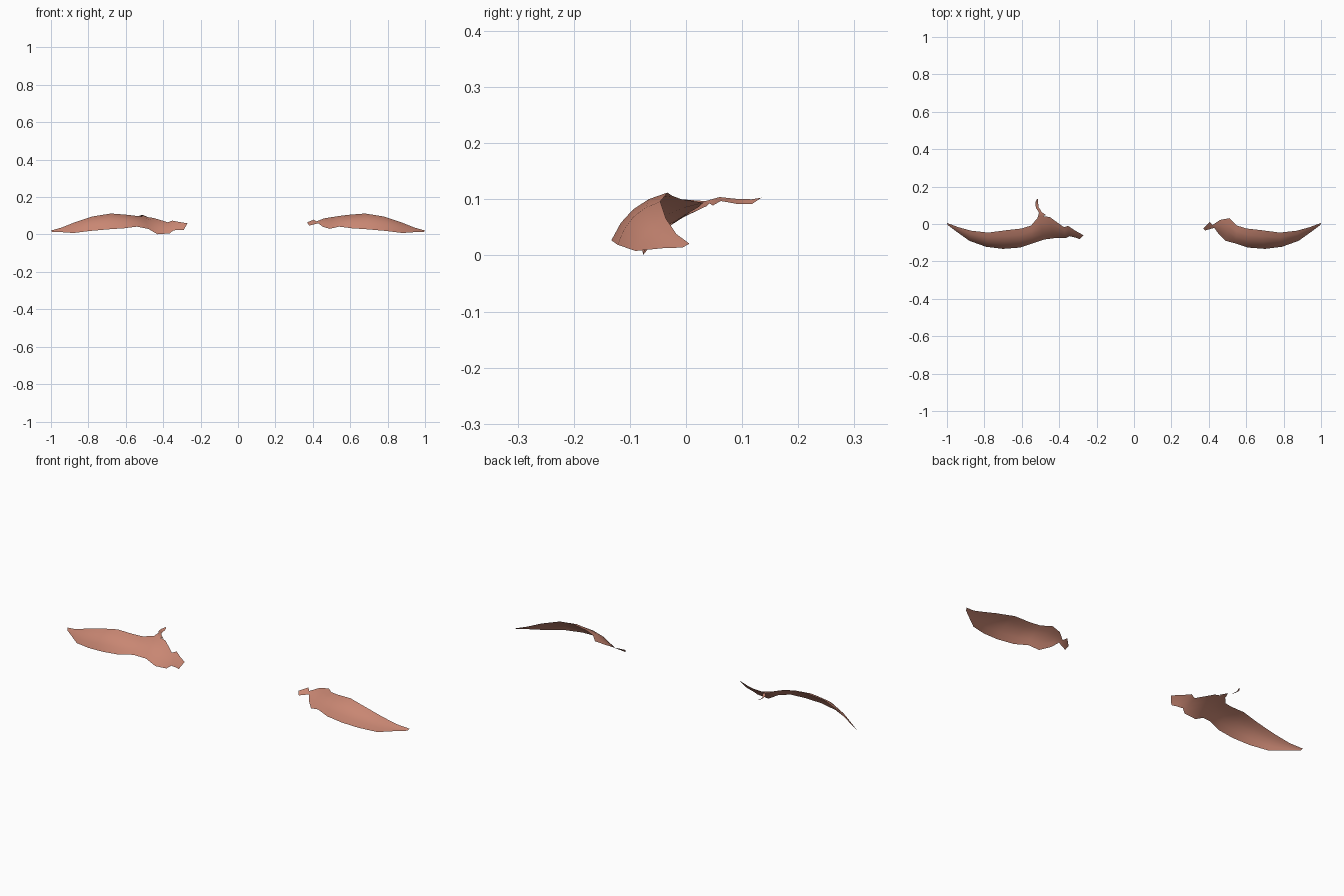
import bpy
from mathutils import Vector

mat = bpy.data.materials.new("terracotta_skin")
mat.diffuse_color = (0.58, 0.24, 0.17, 1)
ROWS = 4

# Each station: back edge point, front edge point, outward bulge
OUTER = [
    ((1.0, 0.006, 0.021), (0.995, -0.006, 0.014), 0.0),
    ((0.94, -0.017, 0.038), (0.95, -0.04, 0.013), 0.003),
    ((0.87, -0.036, 0.066), (0.88, -0.09, 0.008), 0.009),
    ((0.78, -0.046, 0.096), (0.79, -0.122, 0.019), 0.015),
    ((0.68, -0.033, 0.112), (0.70, -0.133, 0.027), 0.017),
    ((0.60, -0.024, 0.106), (0.61, -0.126, 0.033), 0.016),
    ((0.55, -0.008, 0.100), (0.54, -0.103, 0.042), 0.014),
]
# Ragged inner ends, different on each side (x given for the +x side)
LEFT_END = [
    ((0.505, 0.045, 0.096), (0.48, -0.083, 0.030), 0.014),
    ((0.45, 0.037, 0.088), (0.43, -0.076, 0.001), 0.012),
    ((0.375, -0.017, 0.065), (0.365, -0.076, 0.006), 0.006),
    ((0.352, -0.010, 0.074), (0.345, -0.065, 0.022), 0.004),
    ((0.31, -0.038, 0.066), (0.315, -0.072, 0.024), 0.002),
    ((0.27, -0.06, 0.06), (0.29, -0.081, 0.025), 0.0),
]
RIGHT_END = [
    ((0.51, 0.031, 0.094), (0.49, -0.09, 0.030), 0.012),
    ((0.46, 0.022, 0.086), (0.45, -0.05, 0.043), 0.007),
    ((0.42, -0.005, 0.070), (0.43, -0.021, 0.060), 0.0),
    ((0.405, 0.010, 0.079), (0.41, -0.026, 0.055), 0.0),
    ((0.37, -0.023, 0.065), (0.38, -0.035, 0.047), 0.0),
]
# Thin curling strip at the back of the left flap
STRIP = [
    ((0.515, 0.035, 0.097), (0.47, 0.048, 0.089), 0.0),
    ((0.508, 0.06, 0.104), (0.492, 0.062, 0.097), 0.0),
    ((0.525, 0.088, 0.101), (0.510, 0.090, 0.092), 0.0),
    ((0.527, 0.117, 0.100), (0.513, 0.118, 0.092), 0.0),
    ((0.517, 0.135, 0.103), (0.512, 0.130, 0.100), 0.0),
]


def sheet(name, stations, side):
    """Loft an open curved sheet between back and front edges."""
    verts, faces = [], []
    n = ROWS + 1
    for back, front, bulge in stations:
        for r in range(n):
            t = r / ROWS
            p = Vector(back).lerp(Vector(front), t)
            p += Vector((0, -0.65, 0.75)) * bulge * 4 * t * (1 - t)
            p.x *= side
            verts.append(p)
    for i in range(len(stations) - 1):
        for r in range(ROWS):
            a = i * n + r
            f = (a, a + 1, a + n + 1, a + n)
            faces.append(f if side < 0 else f[::-1])
    me = bpy.data.meshes.new(name)
    me.from_pydata(verts, [], faces)
    me.materials.append(mat)
    me.shade_smooth()
    # point the outer surface upward
    if sum(p.normal.z * p.area for p in me.polygons) < 0:
        me.flip_normals()
    ob = bpy.data.objects.new(name, me)
    bpy.context.collection.objects.link(ob)
    return ob


sheet("left_flap", OUTER + LEFT_END, -1)
sheet("left_flap_strip", STRIP, -1)
sheet("right_flap", OUTER + RIGHT_END, 1)
